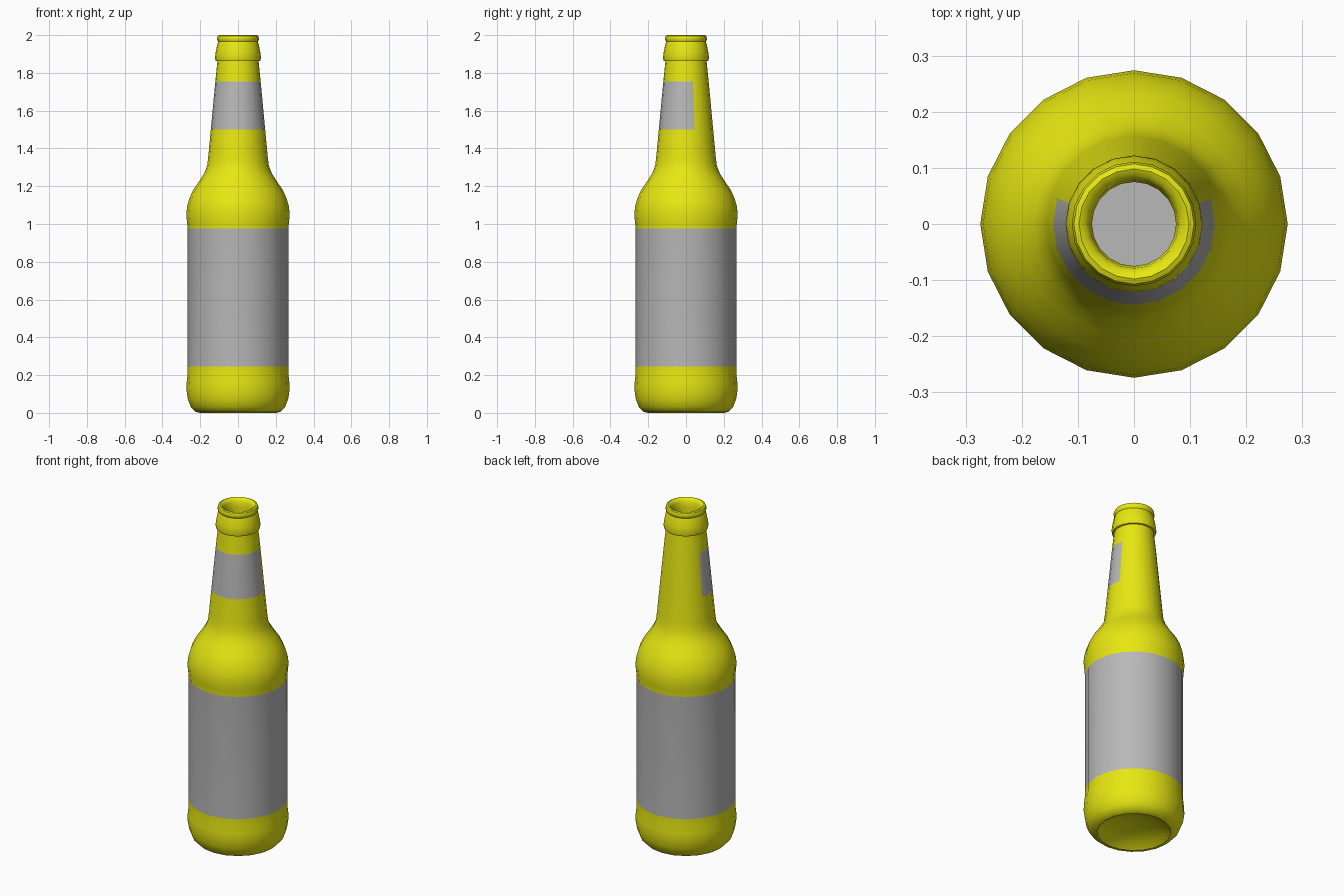
import bpy, bmesh, math

if "Cube" in bpy.data.objects:
    bpy.data.objects.remove(bpy.data.objects["Cube"])

SIDES = 20


def material(name, rgb):
    m = bpy.data.materials.new(name)
    m.diffuse_color = (*rgb, 1.0)
    m.use_nodes = True
    m.node_tree.nodes["Principled BSDF"].inputs["Base Color"].default_value = m.diffuse_color
    return m


yellow = material("yellow_glass", (0.8, 0.8, 0.006))
grey = material("grey_paper", (0.48, 0.48, 0.48))


def lathe(name, profile, mats, rule=None):
    """Spin a (radius, z) profile round z; radius 0 makes a pole."""
    bm = bmesh.new()
    rings = []
    for r, z in profile:
        if r == 0:
            rings.append([bm.verts.new((0, 0, z))] * SIDES)
        else:
            rings.append([bm.verts.new((r * math.cos(math.tau * i / SIDES),
                                        r * math.sin(math.tau * i / SIDES), z))
                          for i in range(SIDES)])
    for a, b in zip(rings, rings[1:]):
        for i in range(SIDES):
            j = (i + 1) % SIDES
            corners = list(dict.fromkeys((a[i], a[j], b[j], b[i])))
            f = bm.faces.new(corners)
            if rule:
                f.material_index = rule(f.calc_center_median())
    bmesh.ops.recalc_face_normals(bm, faces=bm.faces)
    me = bpy.data.meshes.new(name)
    bm.to_mesh(me)
    bm.free()
    for m in mats:
        me.materials.append(m)
    ob = bpy.data.objects.new(name, me)
    bpy.context.collection.objects.link(ob)
    bpy.ops.object.select_all(action='DESELECT')
    ob.select_set(True)
    bpy.context.view_layer.objects.active = ob
    bpy.ops.object.shade_smooth_by_angle(angle=math.radians(40))
    return ob


# Outer wall: hollow base, body, shoulder, neck, collar and lip
outer = [(0, 0.05), (0.10, 0.042), (0.17, 0.018), (0.20, 0.0), (0.225, 0.006),
         (0.25, 0.032), (0.265, 0.07), (0.273, 0.12), (0.272, 0.16),
         (0.267, 0.205), (0.267, 0.245), (0.267, 0.975), (0.270, 1.01),
         (0.274, 1.05), (0.269, 1.095), (0.256, 1.14), (0.234, 1.185),
         (0.203, 1.23), (0.178, 1.27), (0.163, 1.31), (0.157, 1.36),
         (0.144, 1.50), (0.120, 1.755), (0.109, 1.862),
         (0.118, 1.864), (0.122, 1.88), (0.118, 1.91), (0.109, 1.955),
         (0.105, 1.965), (0.110, 1.974), (0.111, 1.985), (0.107, 1.996),
         (0.098, 2.0)]
# Inner wall from the lip down to the inside floor
inner = [(0.087, 1.995), (0.079, 1.98), (0.075, 1.95), (0.078, 1.86),
         (0.095, 1.75), (0.12, 1.50), (0.135, 1.33), (0.18, 1.23),
         (0.24, 1.09), (0.245, 0.98), (0.245, 0.12), (0.20, 0.07), (0, 0.08)]


def label_rule(c):
    r = math.hypot(c.x, c.y)
    if 0.245 < c.z < 0.975 and r > 0.25:
        return 1                      # body label, all the way round
    if 1.50 < c.z < 1.755 and r > 0.125 and c.y < 0.3 * r:
        return 1                      # neck label, open at the back
    return 0


lathe("bottle", outer + inner, [yellow, grey], label_rule)

# Drink filling the inside up to the base of the neck
lathe("drink", [(0, 0.10), (0.19, 0.10), (0.235, 0.14), (0.235, 0.98),
                (0.23, 1.08), (0.17, 1.23), (0.134, 1.31), (0, 1.31)], [grey])
